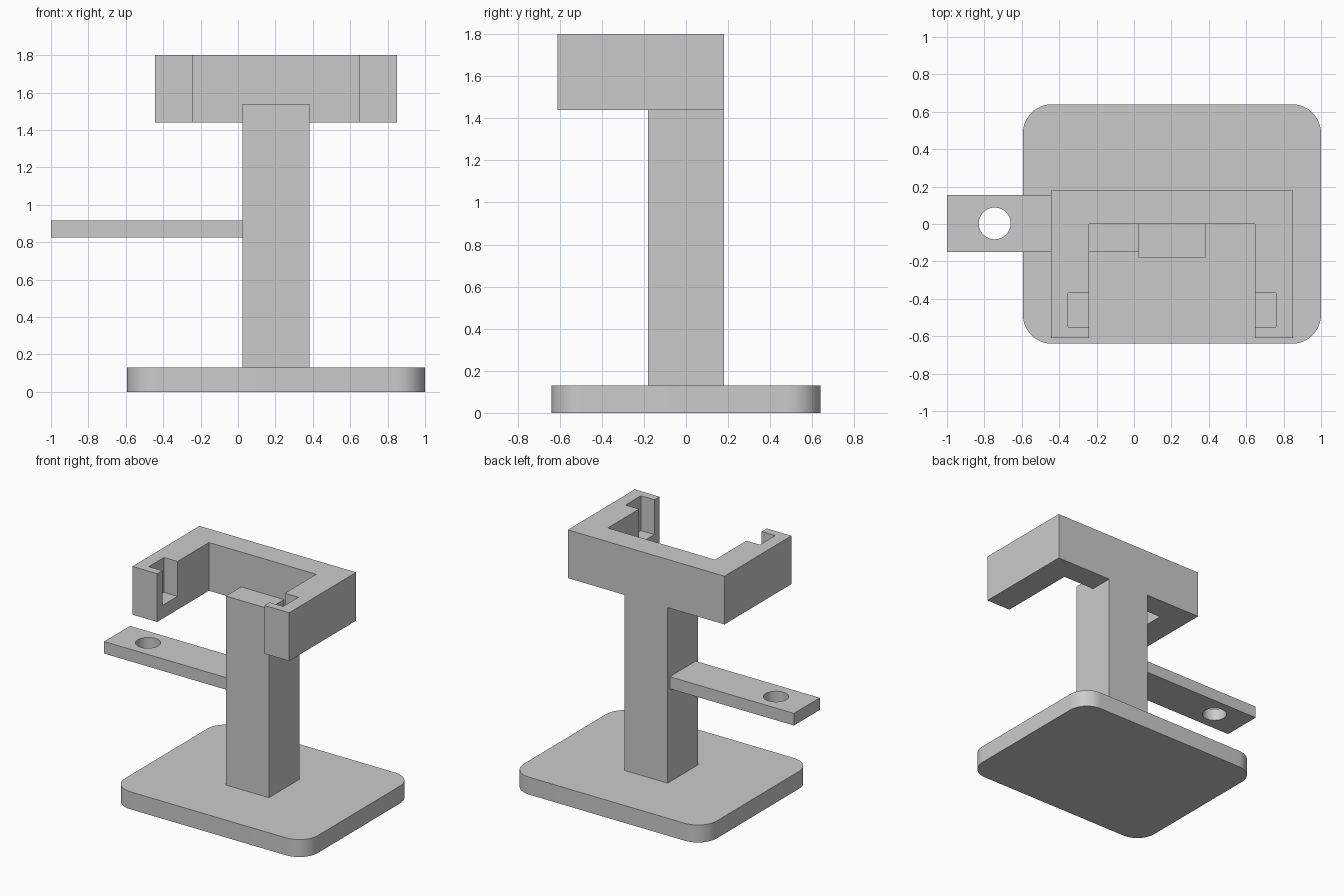
import bpy
import bmesh
from math import cos, sin, pi, radians
from mathutils import Vector

old = bpy.data.objects.get("Cube")
if old:
    bpy.data.objects.remove(old, do_unlink=True)

grey = bpy.data.materials.new("plain grey")
grey.use_nodes = True
colour = (0.6, 0.6, 0.6, 1)
grey.diffuse_color = colour
grey.node_tree.nodes["Principled BSDF"].inputs["Base Color"].default_value = colour


def prism(name, outline, direction):
    """Extrude a closed outline of 3D points along a direction."""
    bm = bmesh.new()
    face = bm.faces.new([bm.verts.new(p) for p in outline])
    moved = bmesh.ops.extrude_face_region(bm, geom=[face], use_keep_orig=True)
    top = [g for g in moved["geom"] if isinstance(g, bmesh.types.BMVert)]
    bmesh.ops.translate(bm, verts=top, vec=Vector(direction))
    bmesh.ops.recalc_face_normals(bm, faces=bm.faces)
    mesh = bpy.data.meshes.new(name)
    bm.to_mesh(mesh)
    bm.free()
    mesh.materials.append(grey)
    obj = bpy.data.objects.new(name, mesh)
    bpy.context.collection.objects.link(obj)
    return obj


def box(name, x0, x1, y0, y1, z0, z1):
    plan = [(x0, y0, z0), (x1, y0, z0), (x1, y1, z0), (x0, y1, z0)]
    return prism(name, plan, (0, 0, z1 - z0))


def arc(cx, cy, z, r, start, end, steps):
    angles = [start + (end - start) * i / steps for i in range(steps + 1)]
    return [(cx + r * cos(a), cy + r * sin(a), z) for a in angles]


def activate(obj):
    bpy.ops.object.select_all(action="DESELECT")
    obj.select_set(True)
    bpy.context.view_layer.objects.active = obj


def cut(obj, cutter):
    cutter.hide_render = True
    mod = obj.modifiers.new("cut", "BOOLEAN")
    mod.operation = "DIFFERENCE"
    mod.solver = "EXACT"
    mod.object = cutter
    activate(obj)
    bpy.ops.object.modifier_apply(modifier=mod.name)
    bpy.data.objects.remove(cutter, do_unlink=True)


def smooth(obj):
    activate(obj)
    bpy.ops.object.shade_smooth_by_angle(angle=radians(30))


MID = 0.203          # x of the stand's mirror plane
BOTTOM, TOP = 1.44, 1.8
LEDGE = 1.54         # post top and pocket floor

# Base plate with rounded corners
half_x, half_y, r = 0.797, 0.64, 0.155
outline = []
for i, (sx, sy) in enumerate([(1, 1), (-1, 1), (-1, -1), (1, -1)]):
    outline += arc(MID + sx * (half_x - r), sy * (half_y - r), 0, r,
                   i * pi / 2, (i + 1) * pi / 2, 12)
smooth(prism("base_plate", outline, (0, 0, 0.13)))

# Post, stepped at the top to seat the cradle
side = [(-0.18, 0.13), (0.18, 0.13), (0.18, BOTTOM), (0, BOTTOM),
        (0, LEDGE), (-0.18, LEDGE)]
prism("post", [(MID - 0.178, y, z) for y, z in side], (0.356, 0, 0))

# U-shaped cradle, open to the front
half = [(0.647, 0.18), (0.647, -0.61), (0.443, -0.61), (0.443, 0)]
plan = [(MID + x, y, BOTTOM) for x, y in half]
plan += [(MID - x, y, BOTTOM) for x, y in reversed(half)]
cradle = prism("cradle", plan, (0, 0, TOP - BOTTOM))

# Pocket in the inner side of each cradle arm
for s in (-1, 1):
    x0, x1 = sorted((MID + s * 0.4, MID + s * 0.555))
    cut(cradle, box("pocket_cutter", x0, x1, -0.55, -0.37, LEDGE, TOP + 0.1))

# Side arm with a round hole
arm = box("side_arm", -1, MID - 0.178, -0.15, 0.155, 0.825, 0.915)
ring = arc(-0.745, 0.003, 0.7, 0.085, 0, 2 * pi, 48)[:-1]
cut(arm, prism("hole_cutter", ring, (0, 0, 0.4)))
smooth(arm)
